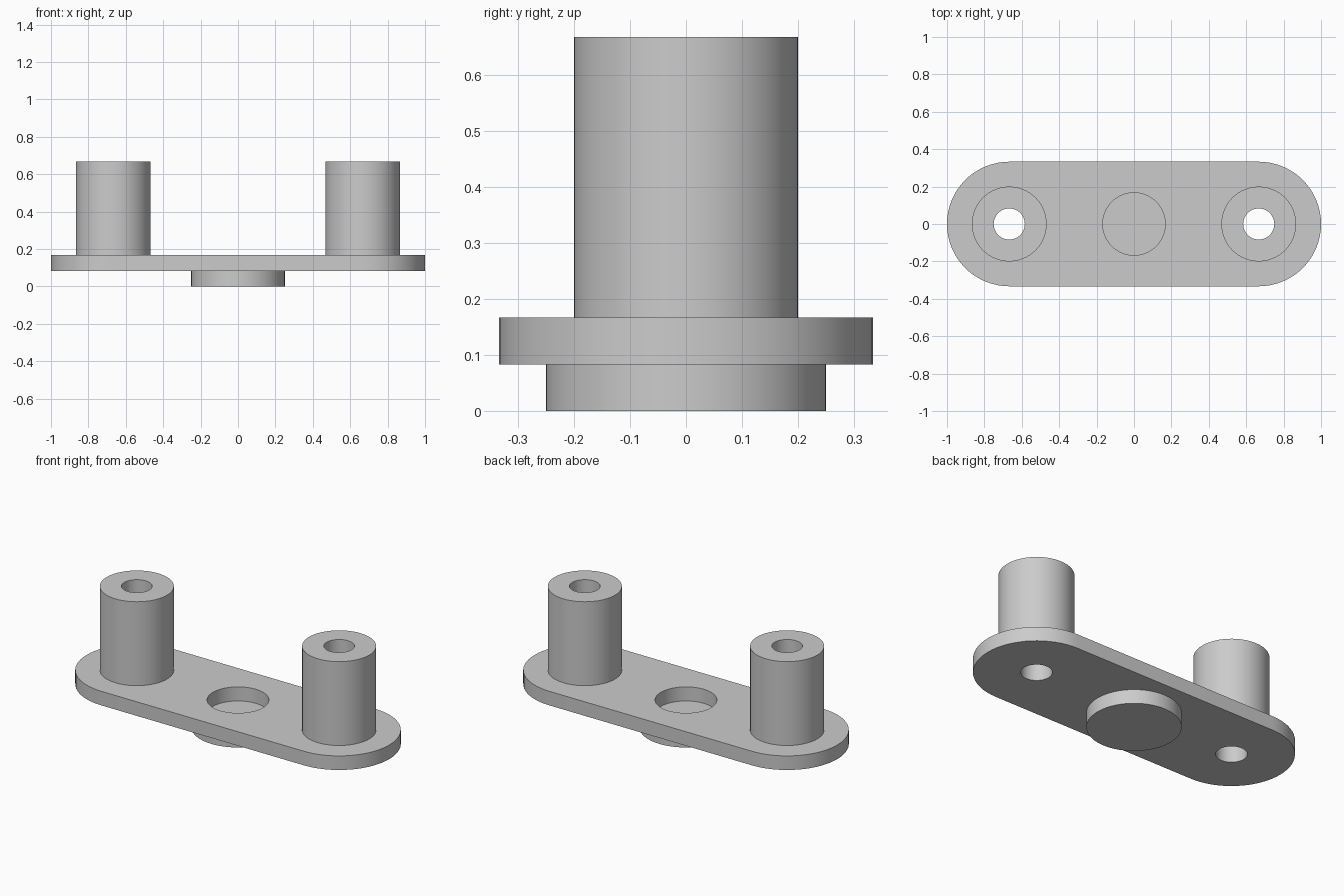
import bpy
import bmesh
from math import cos, sin, pi, radians

SEGMENTS = 64
POST_X = 0.667
PLATE_BOTTOM, PLATE_TOP, POST_TOP = 0.083, 0.167, 0.667
PLATE_R, POST_R, BORE_R, SOCKET_R, BOSS_R = 0.333, 0.2, 0.083, 0.167, 0.25

cube = bpy.data.objects.get("Cube")
if cube:
    bpy.data.objects.remove(cube, do_unlink=True)

grey = bpy.data.materials.new("plain grey")
grey.use_nodes = True
colour = (0.6, 0.6, 0.6, 1)
grey.diffuse_color = colour
for node in grey.node_tree.nodes:
    if node.type == 'BSDF_PRINCIPLED':
        node.inputs["Base Color"].default_value = colour


def arc(cx, radius, start, sweep, count):
    """Points along an arc centred on (cx, 0)."""
    return [(cx + radius * cos(start + sweep * i / count),
             radius * sin(start + sweep * i / count)) for i in range(count)]


def circle(cx, radius):
    return arc(cx, radius, 0, 2 * pi, SEGMENTS)


def stadium(cx, radius):
    half = SEGMENTS // 2
    right = arc(cx, radius, -pi / 2, pi, half) + [(cx, radius)]
    return right + [(-x, -y) for x, y in right]


def extruded(name, loops, bottom, top):
    """Fill an outline with its holes and extrude it upwards."""
    bm = bmesh.new()
    edges = []
    for loop in loops:
        verts = [bm.verts.new((x, y, bottom)) for x, y in loop]
        edges += [bm.edges.new((verts[i - 1], v)) for i, v in enumerate(verts)]
    bmesh.ops.triangle_fill(bm, use_beauty=True, edges=edges)
    result = bmesh.ops.extrude_face_region(bm, geom=bm.faces[:], use_keep_orig=True)
    raised = [g for g in result["geom"] if isinstance(g, bmesh.types.BMVert)]
    bmesh.ops.translate(bm, verts=raised, vec=(0, 0, top - bottom))
    bmesh.ops.recalc_face_normals(bm, faces=bm.faces[:])
    mesh = bpy.data.meshes.new(name)
    bm.to_mesh(mesh)
    bm.free()
    mesh.materials.append(grey)
    obj = bpy.data.objects.new(name, mesh)
    bpy.context.collection.objects.link(obj)
    bpy.ops.object.select_all(action='DESELECT')
    obj.select_set(True)
    bpy.context.view_layer.objects.active = obj
    bpy.ops.object.shade_smooth_by_angle(angle=radians(30))
    return obj


# Rounded plate with the two bores and the central socket
extruded("base_plate",
         [stadium(POST_X, PLATE_R), circle(POST_X, BORE_R),
          circle(-POST_X, BORE_R), circle(0, SOCKET_R)],
         PLATE_BOTTOM, PLATE_TOP)

# Hollow posts
for side, x in (("left", POST_X), ("right", -POST_X)):
    extruded(side + "_post", [circle(x, POST_R), circle(x, BORE_R)],
             PLATE_TOP, POST_TOP)

# Solid disc under the plate, closing the socket
extruded("bottom_boss", [circle(0, BOSS_R)], 0, PLATE_BOTTOM)
